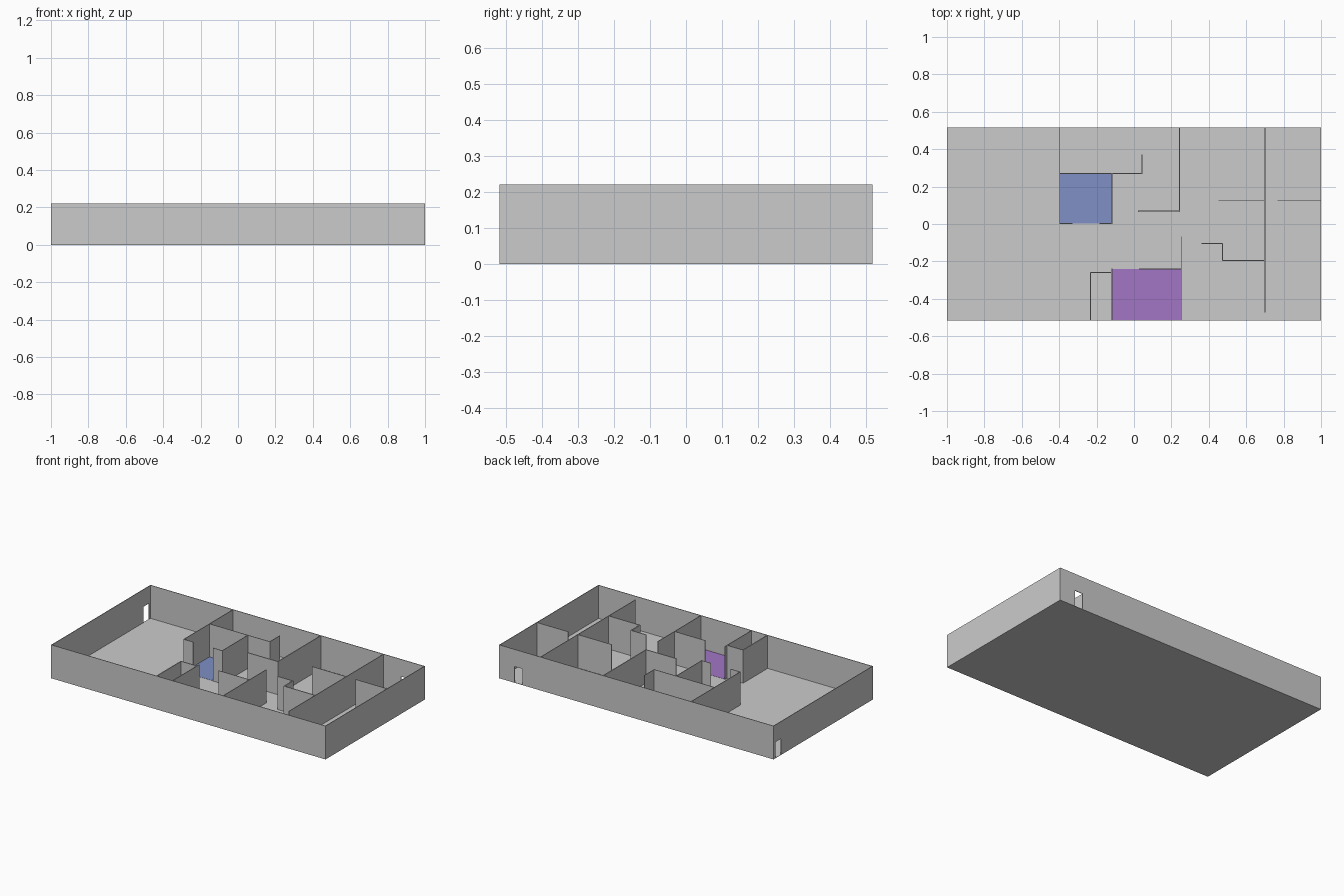
import bpy, bmesh

if "Cube" in bpy.data.objects:
    bpy.data.objects.remove(bpy.data.objects["Cube"])

W, D, H = 1.0, 0.517, 0.22      # half width, half depth, wall height
T = 0.004                       # wall thickness
FLOOR = 0.002
DOOR = 0.107                    # outer door height


def add_box(bm, x0, x1, y0, y1, z0, z1):
    r = bmesh.ops.create_cube(bm, size=1)
    for v in r["verts"]:
        v.co.x = x0 if v.co.x < 0 else x1
        v.co.y = y0 if v.co.y < 0 else y1
        v.co.z = z0 if v.co.z < 0 else z1


def boxes(name, items, color=None):
    bm = bmesh.new()
    for b in items:
        add_box(bm, *b)
    me = bpy.data.meshes.new(name)
    bm.to_mesh(me)
    bm.free()
    ob = bpy.data.objects.new(name, me)
    bpy.context.collection.objects.link(ob)
    if color:
        m = bpy.data.materials.new(name + "_colour")
        m.diffuse_color = (*color, 1)
        m.use_nodes = True
        m.node_tree.nodes["Principled BSDF"].inputs["Base Color"].default_value = m.diffuse_color
        me.materials.append(m)
    return ob


def run(*pts, t=T):
    """Thin full-height partition boxes along an axis-aligned path."""
    h = t / 2
    out = []
    for (xa, ya), (xb, yb) in zip(pts, pts[1:]):
        x0, x1 = sorted((xa, xb))
        y0, y1 = sorted((ya, yb))
        out.append((max(x0 - h, -W), min(x1 + h, W), max(y0 - h, -D), min(y1 + h, D), 0, H))
    return out


# floor slab and the two coloured room floors
boxes("floor", [(-W, W, -D, D, 0, FLOOR)])
boxes("blue_room_floor", [(-0.397, -0.117, 0.003, 0.27, FLOOR, FLOOR + 0.001)], (0.21, 0.28, 0.56))
boxes("purple_room_floor", [(-0.117, 0.252, -D + T, -0.24, FLOOR, FLOOR + 0.001)], (0.36, 0.18, 0.56))

# outer walls, with door openings in the left and back walls
boxes("front_wall", [(-W, W, -D, -D + T, 0, H)])
boxes("right_wall", [(W - T, W, -D, D, 0, H)])
boxes("left_wall", [(-W, -W + T, -D, 0.437, 0, H),
                    (-W, -W + T, 0.437, 0.497, DOOR, H),
                    (-W, -W + T, 0.497, D, 0, H)])
boxes("back_wall", [(-W, 0.828, D - T, D, 0, H),
                    (0.828, 0.888, D - T, D, DOOR, H),
                    (0.888, W, D - T, D, 0, H)])

# blue room and its passage wall
boxes("blue_room_walls",
      run((-0.397, D), (-0.397, 0.003), (-0.33, 0.003))
      + run((-0.182, 0.003), (-0.117, 0.003), (-0.117, 0.27))
      + run((-0.397, 0.27), (0.043, 0.27), (0.043, 0.37)))

# middle back room
boxes("middle_room_walls", run((0.243, D), (0.243, 0.068), (0.025, 0.068), t=0.006))

# purple room and the closet beside it
boxes("purple_room_walls",
      run((0.252, -0.07), (0.252, -D)) + run((0.03, -0.24), (0.252, -0.24))
      + run((-0.117, -0.24), (-0.117, -D)))
boxes("closet_walls", run((-0.117, -0.26), (-0.233, -0.26), (-0.233, -D), t=0.006))

# right-hand rooms
boxes("right_room_walls",
      run((0.7, D), (0.7, -0.47)) + run((0.455, 0.127), (0.7, 0.127))
      + run((0.77, 0.127), (W, 0.127)))
boxes("stepped_wall",
      run((0.365, -0.104), (0.473, -0.104), (0.473, -0.195), (0.7, -0.195), t=0.006))
